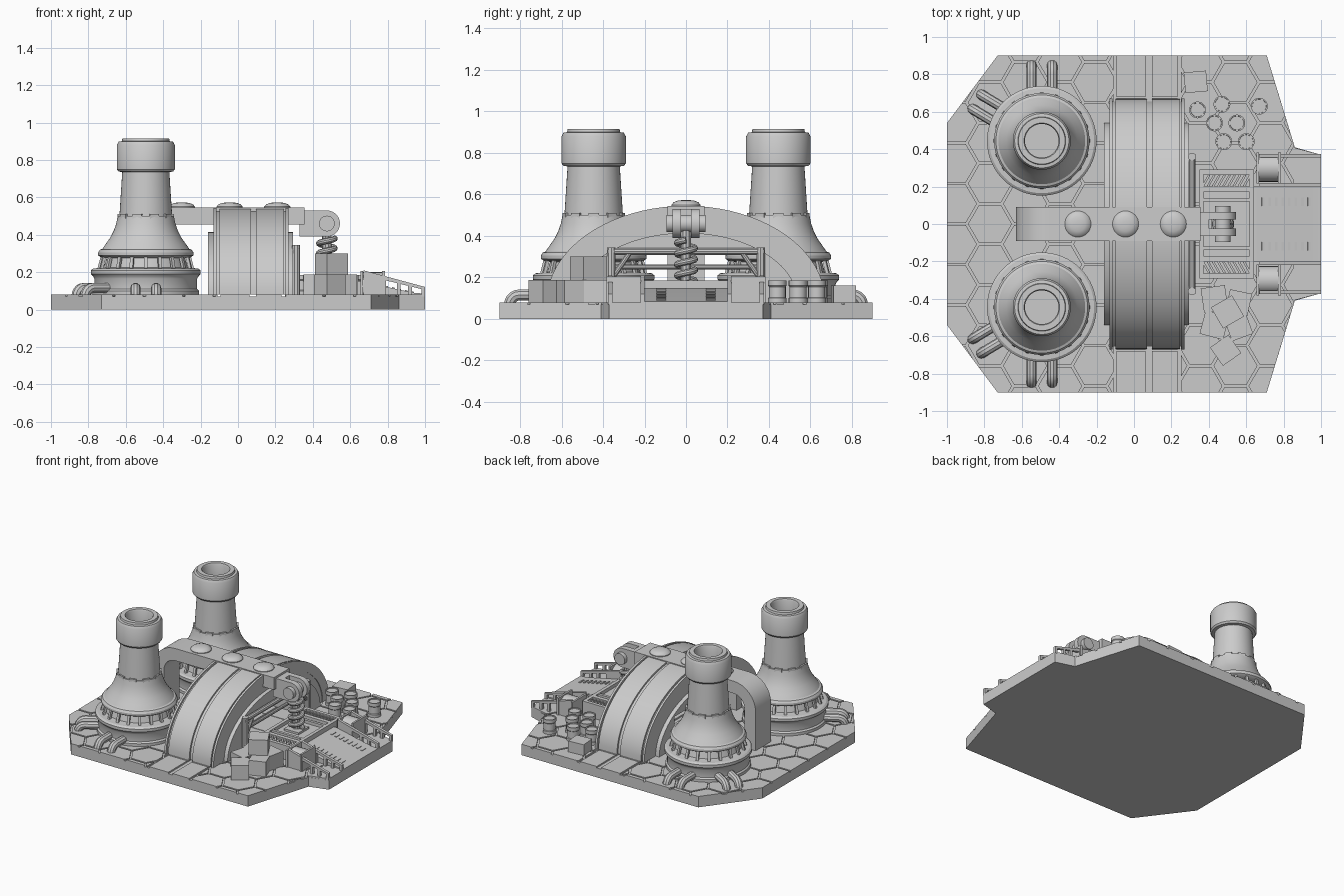
import bpy, bmesh
from math import sin, cos, pi, radians, sqrt
from mathutils import Matrix, Vector

if "Cube" in bpy.data.objects:
    bpy.data.objects.remove(bpy.data.objects["Cube"])

def finish(bm, name, smooth=True):
    bmesh.ops.remove_doubles(bm, verts=bm.verts, dist=1e-5)
    bmesh.ops.recalc_face_normals(bm, faces=bm.faces)
    me = bpy.data.meshes.new(name)
    bm.to_mesh(me); bm.free()
    if smooth:
        me.polygons.foreach_set("use_smooth", [True] * len(me.polygons))
        me.set_sharp_from_angle(angle=radians(32))
    ob = bpy.data.objects.new(name, me)
    bpy.context.collection.objects.link(ob)
    return ob

def add_prism(bm, pts, axis, lo, hi):
    put = {'x': lambda u, v, w: (w, u, v), 'y': lambda u, v, w: (u, w, v), 'z': lambda u, v, w: (u, v, w)}[axis]
    a = [bm.verts.new(put(u, v, lo)) for u, v in pts]
    b = [bm.verts.new(put(u, v, hi)) for u, v in pts]
    bm.faces.new(a); bm.faces.new(b)
    n = len(pts)
    for i in range(n):
        bm.faces.new((a[i], a[(i + 1) % n], b[(i + 1) % n], b[i]))

def prism(name, pts, axis, lo, hi):
    bm = bmesh.new()
    add_prism(bm, pts, axis, lo, hi)
    return finish(bm, name)

def add_box(bm, c, s, rot=Matrix()):
    bmesh.ops.create_cube(bm, size=1, matrix=Matrix.Translation(c) @ rot.to_4x4() @ Matrix.Diagonal((*s, 1)))

def boxes(name, items):
    bm = bmesh.new()
    for it in items:
        add_box(bm, *it)
    return finish(bm, name, False)

def rz(d): return Matrix.Rotation(radians(d), 4, 'Z')

def lathe(name, prof, x, y, seg=48):
    bm = bmesh.new()
    rings = [[bm.verts.new((x + r * cos(2 * pi * i / seg), y + r * sin(2 * pi * i / seg), z))
              for i in range(seg)] for r, z in prof]
    for a, b in zip(rings, rings[1:]):
        for i in range(seg):
            j = (i + 1) % seg
            bm.faces.new((a[i], a[j], b[j], b[i]))
    bm.faces.new(rings[0]); bm.faces.new(rings[-1])
    return finish(bm, name)

def tube(name, pts, r):
    cu = bpy.data.curves.new(name, 'CURVE')
    cu.dimensions = '3D'; cu.bevel_depth = r; cu.bevel_resolution = 3; cu.use_fill_caps = True
    sp = cu.splines.new('POLY'); sp.points.add(len(pts) - 1)
    for p, co in zip(sp.points, pts):
        p.co = (*co, 1)
    ob = bpy.data.objects.new(name, cu)
    bpy.context.collection.objects.link(ob)
    bpy.context.view_layer.update()
    me = bpy.data.meshes.new_from_object(ob.evaluated_get(bpy.context.evaluated_depsgraph_get()))
    bpy.data.objects.remove(ob)
    bm = bmesh.new(); bm.from_mesh(me)
    return finish(bm, name)

def clip(poly, p, q):  # keep the side left of p->q
    d = lambda v: (q[0] - p[0]) * (v[1] - p[1]) - (q[1] - p[1]) * (v[0] - p[0])
    out = []
    for a, b in zip(poly, poly[1:] + poly[:1]):
        da, db = d(a), d(b)
        if da >= 0: out.append(a)
        if da * db < 0:
            t = da / (da - db)
            out.append((a[0] + t * (b[0] - a[0]), a[1] + t * (b[1] - a[1])))
    return out

def area(p):
    return abs(sum(a[0] * b[1] - b[0] * a[1] for a, b in zip(p, p[1:] + p[:1]))) / 2

def ellipse(a, b, n=40):
    return [(a * cos(pi * i / n), 0.08 + b * sin(pi * i / n)) for i in range(n + 1)]

# base slab and forward nose
half = [(1, 0.37), (0.86, 0.41), (0.71, 0.9), (-0.73, 0.9), (-1, 0.54)]
prism("base", half + [(x, -y) for x, y in half[::-1]], 'z', 0, 0.069)
prism("base_nose", [(0.85, -0.41), (1, -0.37), (1, 0.37), (0.85, 0.41)], 'z', 0.06, 0.08)

# hexagonal floor tiles trimmed to the outline and the central strip
hull = [(0.985, 0)] + half[2:] + [(x, -y) for x, y in half[:1:-1]]
bm = bmesh.new()
R = 0.125
for i in range(-7, 8):
    for j in range(-6, 7):
        cx, cy = i * 1.5 * R - 0.02, (j + (i % 2) / 2) * R * sqrt(3)
        hexa = [(cx + R * 0.94 * cos(pi * k / 3), cy + R * 0.94 * sin(pi * k / 3)) for k in range(6)]
        for p in zip(hull, hull[1:] + hull[:1]):
            hexa = clip(hexa, *p) if hexa else hexa
        for line in (((-0.11, -1), (-0.11, 1)), ((0.25, 1), (0.25, -1))):
            t = clip(hexa, *line) if hexa else []
            if len(t) > 2 and area(t) > 2e-4:
                add_prism(bm, t, 'z', 0.06, 0.08)
finish(bm, "floor_tiles", False)
boxes("strip_slabs", [((x, y, 0.07), (w, 0.22, 0.02)) for x, w in ((-0.015, 0.155), (0.165, 0.135))
                      for y in [-0.79 + 0.2257 * k for k in range(8)]])

# two chimney towers
prof = [(0.285, 0.07), (0.285, 0.1), (0.275, 0.11), (0.275, 0.165), (0.283, 0.18), (0.293, 0.19), (0.293, 0.21),
        (0.28, 0.22), (0.245, 0.222), (0.225, 0.225), (0.21, 0.275), (0.24, 0.28), (0.255, 0.29), (0.255, 0.305),
        (0.245, 0.32), (0.232, 0.325), (0.215, 0.35), (0.19, 0.385), (0.172, 0.42), (0.158, 0.46), (0.15, 0.5),
        (0.141, 0.5), (0.126, 0.735), (0.146, 0.738), (0.155, 0.75), (0.155, 0.88), (0.145, 0.898), (0.128, 0.9),
        (0.125, 0.915), (0.095, 0.915), (0.09, 0.905), (0.09, 0.8)]
TX = -0.493
for s, side in ((1, "back"), (-1, "front")):
    ty = 0.445 * s
    lathe("tower_" + side, prof, TX, ty, 64)
    bm = bmesh.new()
    for k in range(20):  # tilted struts between the rings
        m = rz(18 * k)
        add_box(bm, Vector((TX, ty, 0.25)) + m @ Vector((0.242, 0, 0)), (0.016, 0.018, 0.075),
                m @ Matrix.Rotation(-0.25, 4, 'Y'))
    for k in range(10):  # collar teeth
        m = rz(36 * k)
        add_box(bm, Vector((TX, ty, 0.495)) + m @ Vector((0.142, 0, 0)), (0.018, 0.05, 0.03), m)
    finish(bm, "tower_struts_" + side, False)
    # paired pipes bending into the floor
    for k, (ang, off) in enumerate(((90, -0.055), (90, 0.055), (149, -0.045), (149, 0.045))):
        d = Vector((cos(radians(ang)), s * sin(radians(ang)), 0))
        n = Vector((-d.y, d.x, 0))
        path = [(0.24, 0.115), (0.36, 0.115)] + [(0.36 + 0.045 * sin(t * pi / 10), 0.07 + 0.045 * cos(t * pi / 10))
                                                 for t in range(1, 6)]
        o = Vector((TX, ty, 0)) + n * off
        tube(f"pipe_{side}_{k}", [o + d * r + Vector((0, 0, z)) for r, z in path], 0.028)

# great arch with raised bands, and inner gate wall with doorway
prism("arch_core", ellipse(0.655, 0.45) + ellipse(0.53, 0.325)[::-1], 'x', -0.13, 0.265)
for k, (a, b) in enumerate(((-0.1, 0.07), (0.095, 0.245))):
    prism(f"arch_band_{k}", ellipse(0.668, 0.463) + ellipse(0.6, 0.4)[::-1], 'x', a, b)
for k, a in enumerate((-0.13, 0.255)):
    prism(f"arch_rim_{k}", ellipse(0.672, 0.465) + ellipse(0.6, 0.4)[::-1], 'x', a, a + 0.015)
prism("gate_wall", ellipse(0.54, 0.335) + [(-0.36, 0.08), (-0.36, 0.31), (0.36, 0.31), (0.36, 0.08)],
      'x', -0.16, 0.293)

# gate frame of rods
for s in (1, -1):
    tube("gate_post", [(0.31, 0.36 * s, 0.07), (0.31, 0.36 * s, 0.345)], 0.022)
    tube("gate_brace", [(0.31, 0.36 * s, 0.19), (0.31, 0.27 * s, 0.32)], 0.013)
tube("gate_top_bar", [(0.31, -0.375, 0.325), (0.31, 0.375, 0.325)], 0.018)
tube("gate_mid_bar", [(0.3, -0.36, 0.25), (0.3, 0.36, 0.25)], 0.013)

# overhead arm bending down to the floor at the back
arc = lambda r: [(-0.45 - r * sin(t * pi / 16), 0.365 + r * cos(t * pi / 16)) for t in range(9)]
prism("arm", [(0.355, 0.545)] + arc(0.18) + [(-0.63, 0.07), (-0.54, 0.07)] + arc(0.09)[::-1] + [(0.355, 0.455)],
      'y', -0.09, 0.09)
for k, x in enumerate((-0.3, -0.045, 0.21)):
    lathe(f"arm_dome_{k}", [(0.07, 0.53), (0.07, 0.55), (0.06, 0.562), (0.04, 0.57), (0.015, 0.573)], x, 0, 32)

# clevis, pivot and screw
head = [(0.34, 0.39), (0.475, 0.39)] + [(0.475 + 0.07 * sin(t * pi / 16), 0.46 - 0.07 * cos(t * pi / 16))
                                       for t in range(1, 16)] + [(0.475, 0.53), (0.34, 0.53)]
for s in (1, -1):
    prism("clevis_prong", head, 'y', *sorted((0.025 * s, 0.065 * s)))
prism("clevis_block", [(0.33, 0.39), (0.4, 0.39), (0.4, 0.53), (0.33, 0.53)], 'y', -0.065, 0.065)
prism("pivot_pin", [(0.475 + 0.042 * cos(t * pi / 12), 0.46 + 0.042 * sin(t * pi / 12)) for t in range(24)],
      'y', -0.095, 0.095)
tube("screw_core", [(0.475, 0, 0.14), (0.475, 0, 0.45)], 0.026)
tube("screw_thread", [(0.475 + 0.042 * cos(t * pi / 12), 0.042 * sin(t * pi / 12), 0.17 + 0.21 * t / 96)
                      for t in range(97)], 0.016)

# work platform with rim and slanted vents
items = [((0.495, 0, 0.115), (0.29, 0.58, 0.09))]
for s in (1, -1):
    items += [((0.495, 0.278 * s, 0.17), (0.29, 0.025, 0.03)), ((0.495, 0.185 * s, 0.17), (0.29, 0.03, 0.03)),
              ((0.495, 0.13 * s, 0.165), (0.25, 0.02, 0.035)), ((0.495 + 0.135 * s, 0, 0.168), (0.025, 0.57, 0.034))]
    items += [((0.385 + 0.0275 * k, 0.232 * s, 0.168), (0.012, 0.07, 0.02), rz(-30 * s)) for k in range(9)]
items += [((0.475, 0, 0.165), (0.12, 0.12, 0.02))]
boxes("platform", items)

# sloping ramp with slots, drums and side rails
prism("ramp", [(0.64, 0.07), (1, 0.07), (1, 0.085), (0.94, 0.09), (0.66, 0.15), (0.64, 0.15)], 'y', -0.2, 0.2)
tilt = Matrix.Rotation(0.211, 4, 'Y')
boxes("ramp_slots", [((x, y * s, 0.151 - 0.214 * (x - 0.66)), (0.014, 0.045, 0.008), tilt)
                     for s in (1, -1) for y in (0.12,) for x in [0.69 + 0.035 * k for k in range(8)]])
for s in (1, -1):
    prism("drum", [(0.3 * s + 0.075 * cos(t * pi / 12), 0.125 + 0.075 * sin(t * pi / 12)) for t in range(24)],
          'x', 0.665, 0.775)
    boxes("drum_ends", [((x, 0.3 * s, 0.14), (0.014, 0.165, 0.13)) for x in (0.662, 0.778)])
    for y in (0.21, 0.365):
        w = sorted((s * (y - 0.01), s * (y + 0.01)))
        top = lambda x: 0.21 - 0.27 * (x - 0.67)
        prism("rail_top", [(0.67, 0.185), (1, 0.105), (1, top(1)), (0.67, top(0.67))], 'y', *w)
        prism("rail_panel", [(0.67, 0.07), (0.79, 0.07), (0.79, 0.165), (0.67, 0.195)], 'y', *w)
        for x in (0.86, 0.92, 0.99):
            prism("rail_post", [(x - 0.01, 0.07), (x + 0.01, 0.07), (x + 0.01, top(x) - 0.01), (x - 0.01, top(x) - 0.01)],
                  'y', *w)

# crates
boxes("crates", [((0.43, -0.4, 0.13), (0.13, 0.13, 0.115), rz(8)), ((0.56, -0.42, 0.13), (0.12, 0.12, 0.115), rz(-12)),
                 ((0.43, -0.54, 0.13), (0.13, 0.13, 0.115), rz(-15)), ((0.56, -0.55, 0.13), (0.12, 0.12, 0.115), rz(20)),
                 ((0.49, -0.675, 0.13), (0.12, 0.12, 0.115), rz(35)), ((0.5, -0.47, 0.243), (0.13, 0.13, 0.115), rz(30))])

# barrels
for k, (x, y) in enumerate(((0.34, 0.61), (0.47, 0.64), (0.43, 0.54), (0.55, 0.54), (0.48, 0.44), (0.6, 0.44), (0.67, 0.63))):
    lathe(f"barrel_{k}", [(0.045, 0.07), (0.045, 0.1), (0.041, 0.104), (0.041, 0.155), (0.045, 0.16), (0.045, 0.185),
                          (0.038, 0.185), (0.037, 0.178)], x, y, 20)
boxes("crate_back", [((0.33, 0.76, 0.12), (0.12, 0.11, 0.08), rz(5))])
